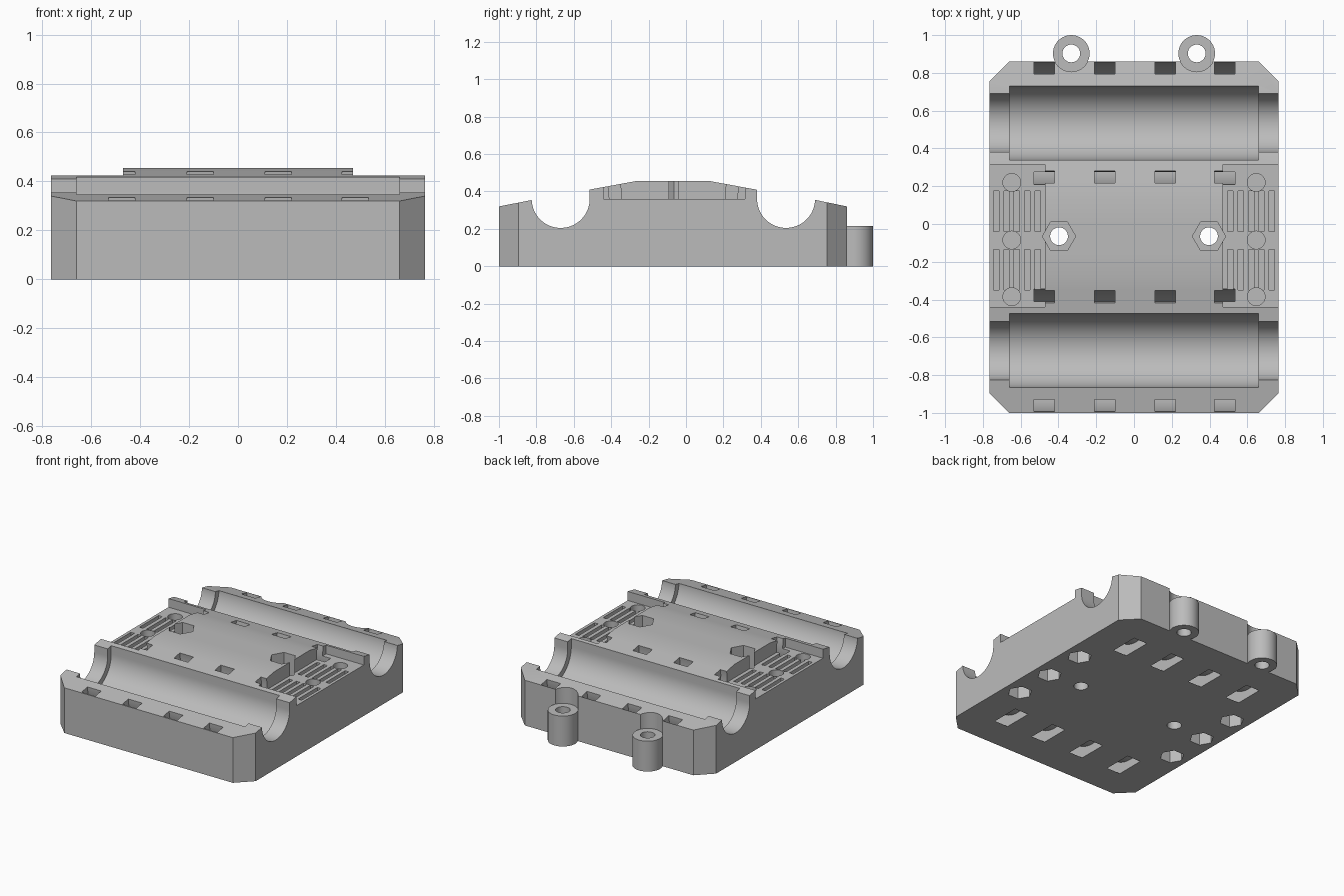
import bpy, bmesh
from math import cos, sin, pi, radians
from mathutils import Vector

if "Cube" in bpy.data.objects:
    bpy.data.objects.remove(bpy.data.objects["Cube"])

grey = bpy.data.materials.new("plain grey")
grey.use_nodes = True
tone = (0.5, 0.5, 0.5, 1)
grey.diffuse_color = tone
grey.node_tree.nodes["Principled BSDF"].inputs["Base Color"].default_value = tone


def prism(name, outline, axis, lo, hi):
    """Extrude a 2D outline: axis x takes (y, z) points, axis z takes (x, y)."""
    bm = bmesh.new()
    place = (lambda p: (lo, *p)) if axis == "x" else (lambda p: (*p, lo))
    step = Vector((hi - lo, 0, 0) if axis == "x" else (0, 0, hi - lo))
    face = bm.faces.new([bm.verts.new(place(p)) for p in outline])
    moved = bmesh.ops.extrude_face_region(bm, geom=[face])["geom"]
    bmesh.ops.translate(bm, vec=step,
                        verts=[v for v in moved if isinstance(v, bmesh.types.BMVert)])
    bmesh.ops.recalc_face_normals(bm, faces=bm.faces)
    mesh = bpy.data.meshes.new(name)
    bm.to_mesh(mesh)
    bm.free()
    mesh.materials.append(grey)
    obj = bpy.data.objects.new(name, mesh)
    bpy.context.collection.objects.link(obj)
    return obj


def arc(cx, cy, rx, ry, start, end, n):
    angles = [radians(start + (end - start) * i / n) for i in range(n + 1)]
    return [(cx + rx * cos(a), cy + ry * sin(a)) for a in angles]


def disc(x, y, r, n=40):
    return arc(x, y, r, r, 0, 360, n)[:-1]


def rect(x0, x1, y0, y1):
    return [(x0, y0), (x1, y0), (x1, y1), (x0, y1)]


def combine(target, tool, operation="DIFFERENCE"):
    tool.hide_render = True
    mod = target.modifiers.new("combine", "BOOLEAN")
    mod.operation = operation
    mod.solver = "EXACT"
    mod.object = tool
    bpy.context.view_layer.objects.active = target
    bpy.ops.object.modifier_apply(modifier=mod.name)
    bpy.data.objects.remove(tool)


W, FRONT, BACK, C = 0.765, -1.0, 0.86, 0.105
AXLE = 0.36

# Main block with sloped top and chamfered corners
body = prism("base_block", [(FRONT, 0), (FRONT, 0.32), (-0.82, 0.355), (-0.67, 0.355),
                            (-0.515, 0.41), (-0.27, 0.455), (0.13, 0.455), (0.375, 0.41),
                            (0.535, 0.355), (0.69, 0.355), (BACK, 0.32), (BACK, 0)],
             "x", -W, W)
plan = [(W, FRONT + C), (W, BACK - C), (W - C, BACK), (C - W, BACK),
        (-W, BACK - C), (-W, FRONT + C), (C - W, FRONT), (W - C, FRONT)]
combine(body, prism("plan_shape", plan, "z", -0.1, 1), "INTERSECT")

# Round grooves, wider between the end walls, with curved strap channels beneath
for y in (-0.67, 0.535):
    for r, half in ((0.155, 1), (0.195, 0.66)):
        u = [(y - r, 0.7)] + arc(y, AXLE, r, r, 180, 360, 40) + [(y + r, 0.7)]
        combine(body, prism("groove_cutter", u, "x", -half, half))
    ring = (arc(y, AXLE, 0.325, 0.38, -215, 35, 48)
            + arc(y, AXLE, 0.26, 0.30, 35, -215, 48))
    for x in (-0.475, -0.155, 0.165, 0.48):
        combine(body, prism("strap_cutter", ring, "x", x - 0.054, x + 0.054))

for s in (-1, 1):
    # Side recesses
    x0, x1 = sorted((s * 0.47, s * 0.9))
    combine(body, prism("recess_cutter", rect(x0, x1, -0.44, 0.315), "z", AXLE, 0.7))
    # Shallow vent slots
    for i in range(5):
        x = s * (0.51 + 0.055 * i)
        for y in (-0.35, -0.04):
            combine(body, prism("vent_cutter", rect(x - 0.014, x + 0.014, y, y + 0.215),
                                "z", 0.31, 0.5))
    # Blind round holes above, hexagonal pockets below
    for y in (-0.385, -0.085, 0.22):
        combine(body, prism("round_cutter", disc(s * 0.647, y, 0.047), "z", 0.29, 0.5))
        combine(body, prism("hex_cutter", disc(s * 0.647, y, 0.08, 6), "z", -0.1, 0.2))
    # Bolt holes with hexagonal nut recesses
    combine(body, prism("nut_cutter", disc(s * 0.397, -0.065, 0.088, 6), "z", 0.27, 0.7))
    combine(body, prism("bolt_cutter", disc(s * 0.397, -0.065, 0.047), "z", -0.1, 0.7))
    # Rear mounting lugs with clearance above
    lx, ly = s * 0.332, 0.903
    combine(body, prism("lug_clearance", disc(lx, ly, 0.097), "z", 0.215, 0.7))
    combine(body, prism("rear_lug", disc(lx, ly, 0.097), "z", 0, 0.215), "UNION")
    combine(body, prism("lug_hole", disc(lx, ly, 0.047), "z", -0.1, 0.7))

bpy.ops.object.select_all(action="DESELECT")
body.select_set(True)
bpy.context.view_layer.objects.active = body
bpy.ops.object.shade_smooth_by_angle(angle=radians(25))
